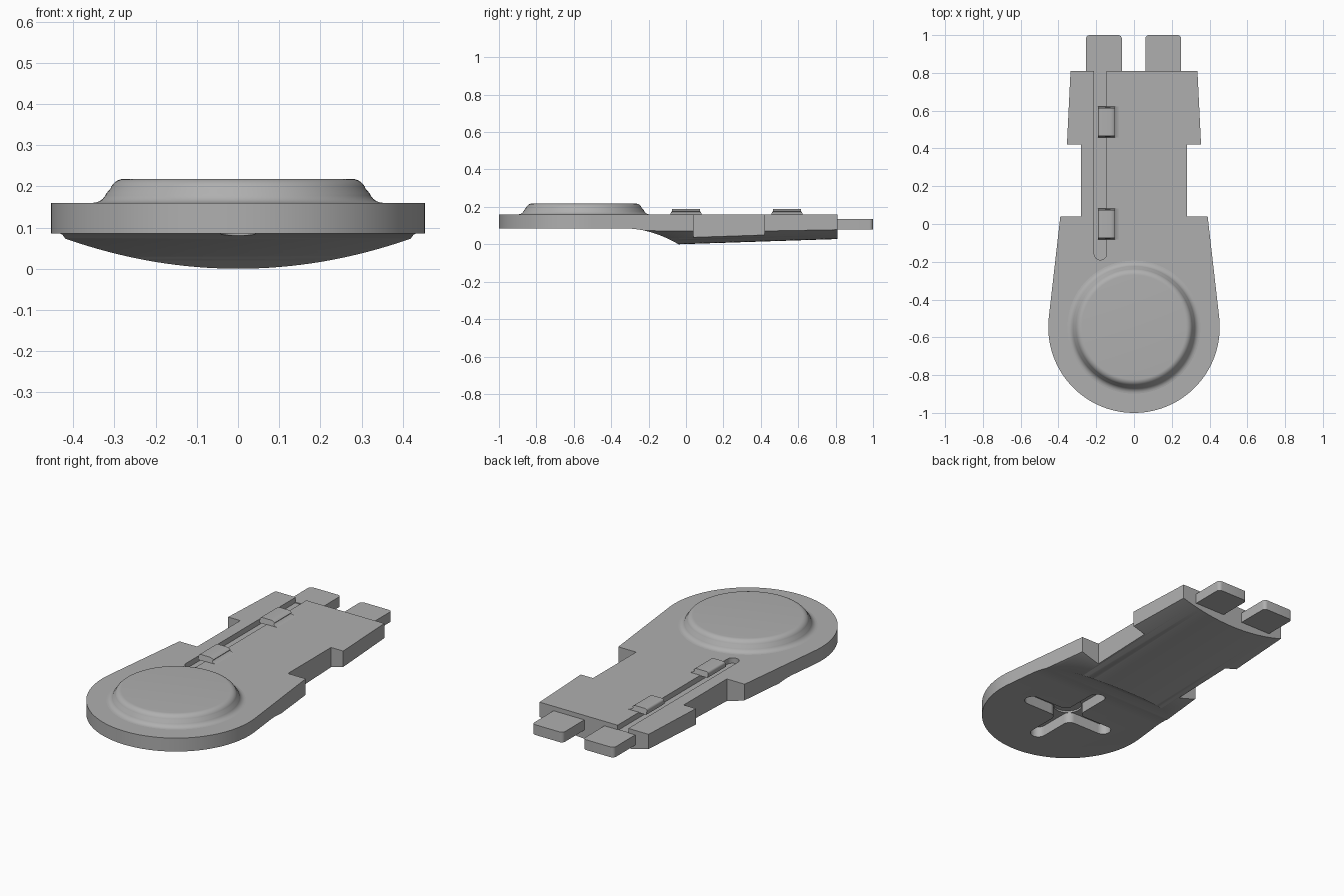
import bpy, bmesh, math

if "Cube" in bpy.data.objects:
    bpy.data.objects.remove(bpy.data.objects["Cube"])

grey = bpy.data.materials.new("grey")
grey.diffuse_color = (0.43, 0.43, 0.43, 1)
grey.use_nodes = True
grey.node_tree.nodes["Principled BSDF"].inputs["Base Color"].default_value = grey.diffuse_color


def arc(cx, cy, r, a0, a1, n):
    """Points on an arc, angles in degrees."""
    return [(cx + r * math.cos(math.radians(a0 + (a1 - a0) * i / n)),
             cy + r * math.sin(math.radians(a0 + (a1 - a0) * i / n))) for i in range(n + 1)]


def finish(name, bm):
    bmesh.ops.recalc_face_normals(bm, faces=bm.faces)
    me = bpy.data.meshes.new(name)
    bm.to_mesh(me)
    bm.free()
    me.materials.append(grey)
    ob = bpy.data.objects.new(name, me)
    bpy.context.collection.objects.link(ob)
    return ob


def prism(name, pts, lo, hi, axis="z"):
    """Extrude a 2D outline along an axis: z uses (x,y), y uses (x,z), x uses (y,z)."""
    place = {"z": lambda a, b, c: (a, b, c),
             "y": lambda a, b, c: (a, c, b),
             "x": lambda a, b, c: (c, a, b)}[axis]
    bm = bmesh.new()
    ends = [[bm.verts.new(place(a, b, c)) for a, b in pts] for c in (lo, hi)]
    for ring in ends:
        bm.faces.new(ring)
    n = len(pts)
    for i in range(n):
        j = (i + 1) % n
        bm.faces.new((ends[0][i], ends[0][j], ends[1][j], ends[1][i]))
    return finish(name, bm)


def activate(ob):
    bpy.ops.object.select_all(action="DESELECT")
    ob.select_set(True)
    bpy.context.view_layer.objects.active = ob


def cut(ob, tool, op="DIFFERENCE"):
    mod = ob.modifiers.new("cut", "BOOLEAN")
    mod.operation, mod.solver, mod.object = op, "EXACT", tool
    activate(ob)
    bpy.ops.object.modifier_apply(modifier=mod.name)
    bpy.data.objects.remove(tool)


def smooth(ob, angle=30):
    activate(ob)
    bpy.ops.object.shade_smooth_by_angle(angle=math.radians(angle))


TOP, FLAT, CY = 0.16, 0.085, -0.546

# Body: round head, tapered flanks, waist and shoulders
side = [(0.39, 0.04), (0.28, 0.04), (0.28, 0.42), (0.355, 0.42), (0.336, 0.81)]
outline = arc(0, CY, 0.454, -186.5, 6.5, 72) + side + [(-x, y) for x, y in reversed(side)]
body = prism("body", outline, -0.1, TOP)

# Curved, slightly sloping belly
R = 1.155
belly = prism("belly_tool", [(-0.6, 0.4)] + arc(0, R, R, -90 - 31, -90 + 31, 64) + [(0.6, 0.4)],
              -1.1, 1.1, "y")
for v in belly.data.vertices:
    v.co.z += 0.033 * (v.co.y + 0.04)
cut(body, belly, "INTERSECT")

# Flat underside of the head, sweeping down to the belly
sweep = [(-0.33 + 0.31 * i / 16, FLAT * (1 - (0.31 * i / 16 / 0.29) ** 2)) for i in range(17)]
cut(body, prism("sweep_tool", [(-1.2, -0.3), (-1.2, FLAT)] + sweep + [(-0.02, -0.3)],
                -0.7, 0.7, "x"))

# Cross-shaped recess with a round centre under the head
L, W, F = 0.285, 0.042, 0.04
arm = arc(L - W, 0, W, -90, 90, 12) + arc(W + F, W + F, F, 270, 180, 8)
cross = []
for k in range(4):
    c, s = math.cos(k * math.pi / 2), math.sin(k * math.pi / 2)
    cross += [(x * c - y * s, CY + x * s + y * c) for x, y in arm]
cut(body, prism("cross_tool", cross, 0.0, 0.145))
cut(body, prism("centre_tool", arc(0, CY, 0.075, 0, 352.5, 47), 0.0, 0.155))

# Long groove in the top, open at the back
groove = arc(-0.178, -0.157, 0.033, 180, 360, 16) + [(-0.145, 0.9), (-0.211, 0.9)]
cut(body, prism("groove_tool", groove, 0.13, 0.3))
smooth(body)

# Raised round button with flared foot
profile = ([(0.36, TOP - 0.002)] + arc(0.352, TOP + 0.034, 0.034, -90, -160, 8)
           + arc(0.276, TOP + 0.022, 0.036, 20, 90, 8))
bm = bmesh.new()
N = 96
rings = [[bm.verts.new((r * math.cos(2 * math.pi * i / N), CY + r * math.sin(2 * math.pi * i / N), z))
          for i in range(N)] for r, z in profile]
for a, b in zip(rings, rings[1:]):
    for i in range(N):
        j = (i + 1) % N
        bm.faces.new((a[i], a[j], b[j], b[i]))
bm.faces.new(rings[-1])
bm.faces.new(rings[0])
smooth(finish("round_button", bm), 40)

# Two clips overhanging the groove
clip = ([(-0.19, 0.158)] + arc(-0.178, 0.176, 0.012, 180, 90, 5)
        + arc(-0.125, 0.148, 0.04, 90, 50, 5) + arc(-0.071, 0.209, 0.05, 228, 270, 5)
        + [(-0.071, 0.158)])
for name, y in (("front_clip", 0.0), ("rear_clip", 0.54)):
    ob = prism(name, clip, -0.082, 0.082, "y")
    for v in ob.data.vertices:
        if v.co.z > 0.168:
            v.co.y *= 0.92
        v.co.y += y
    smooth(ob)

# Two tabs with rounded tips at the back
for name, x0, x1 in (("left_tab", -0.254, -0.064), ("right_tab", 0.06, 0.25)):
    r = 0.02
    pts = ([(x0, 0.805), (x1, 0.805)] + arc(x1 - r, 1 - r, r, 0, 90, 6)
           + arc(x0 + r, 1 - r, r, 90, 180, 6))
    smooth(prism(name, pts, 0.078, 0.135))
